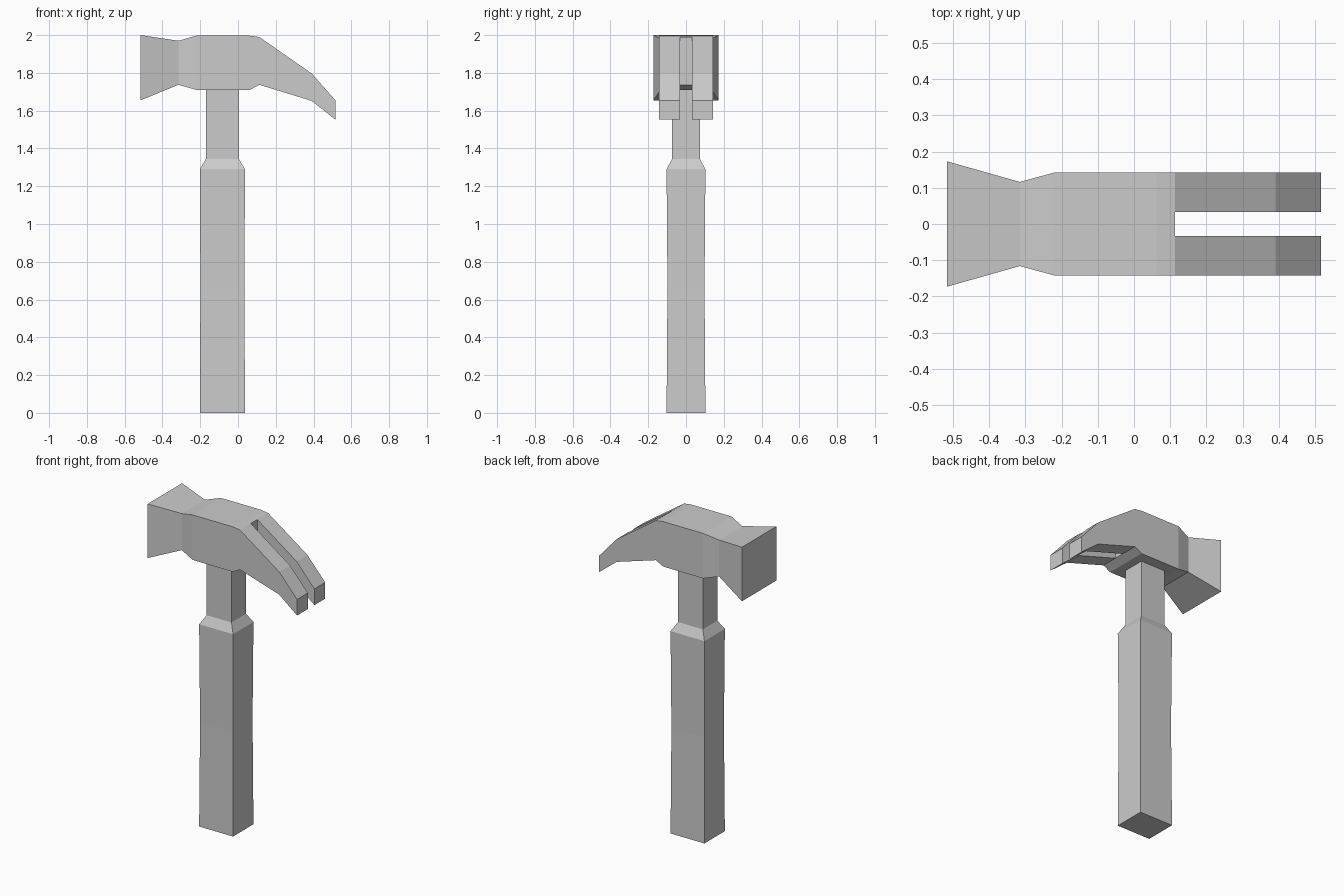
import bpy
import bmesh

cube = bpy.data.objects.get("Cube")
if cube:
    bpy.data.objects.remove(cube, do_unlink=True)

GREY = (0.6, 0.6, 0.6, 1.0)
grey = bpy.data.materials.new("plain grey")
grey.use_nodes = True
grey.diffuse_color = GREY
grey.node_tree.nodes["Principled BSDF"].inputs["Base Color"].default_value = GREY


def loft(name, rings, cap_start=False, cap_end=False, extra=None):
    """Skin a row of four-sided rings, with optional end caps and one extra face."""
    bm = bmesh.new()
    rows = [[bm.verts.new(p) for p in ring] for ring in rings]
    for a, b in zip(rows, rows[1:]):
        for i in range(4):
            j = (i + 1) % 4
            bm.faces.new((a[i], a[j], b[j], b[i]))
    if cap_start:
        bm.faces.new(rows[0][::-1])
    if cap_end:
        bm.faces.new(rows[-1])
    if extra:
        bm.faces.new([bm.verts.new(p) for p in extra])
    mesh = bpy.data.meshes.new(name)
    bm.to_mesh(mesh)
    bm.free()
    mesh.materials.append(grey)
    obj = bpy.data.objects.new(name, mesh)
    bpy.context.collection.objects.link(obj)
    return obj


def upright(x, y0, y1, z0, z1):
    """Ring across the head, facing along x."""
    return [(x, y0, z0), (x, y1, z0), (x, y1, z1), (x, y0, z1)]


def level(z, x0, x1, y):
    """Ring across the handle, facing up."""
    return [(x0, -y, z), (x1, -y, z), (x1, y, z), (x0, y, z)]


# Handle: slightly waisted grip, chamfered shoulder and narrow neck
loft("handle", [
    level(0.0, -0.202, 0.037, 0.103),
    level(0.67, -0.199, 0.034, 0.098),
    level(1.29, -0.202, 0.037, 0.103),
    level(1.345, -0.17, 0.005, 0.073),
    level(1.71, -0.17, 0.005, 0.073),
], cap_start=True)

# Head: flared striking face, waist and cheek, with a wall at the claw slot
SIDE, SLOT, ROOT = 0.142, 0.033, 0.113
sections = [
    (-0.516, 0.173, 1.655, 2.0),
    (-0.315, 0.116, 1.737, 1.97),
    (-0.22, SIDE, 1.71, 1.997),
    (0.062, SIDE, 1.71, 1.997),
    (ROOT, SIDE, 1.737, 1.99),
]
loft("head", [upright(x, -w, w, z0, z1) for x, w, z0, z1 in sections],
     cap_start=True, extra=upright(ROOT, -SLOT, SLOT, 1.737, 1.99))

# Claws: a mirrored pair of curved prongs
claw_profile = [(ROOT, 1.737, 1.99), (0.39, 1.652, 1.797), (0.516, 1.552, 1.655)]
for name, y0, y1 in (("right_claw", -SIDE, -SLOT), ("left_claw", SLOT, SIDE)):
    loft(name, [upright(x, y0, y1, z0, z1) for x, z0, z1 in claw_profile],
         cap_end=True)
